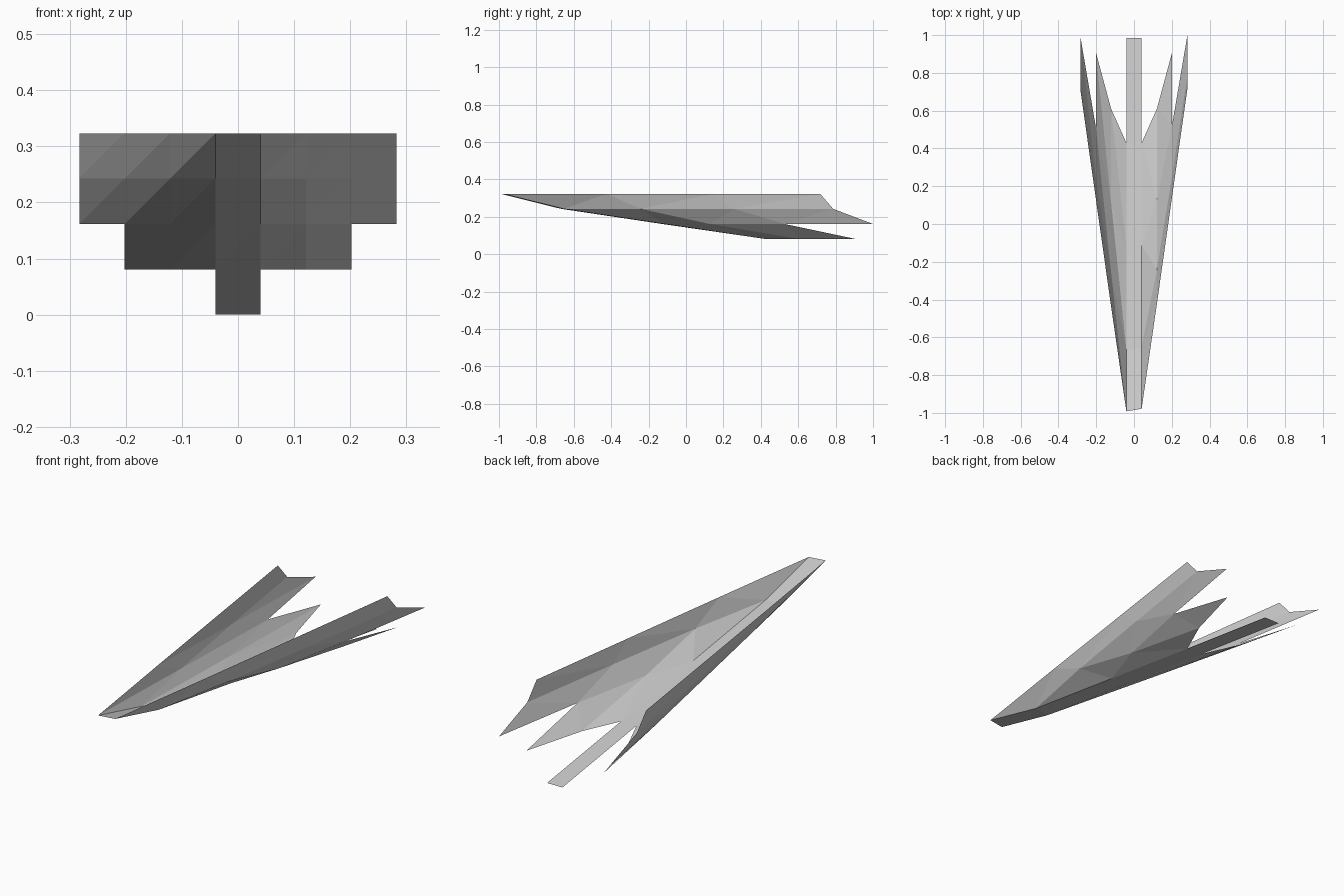
import bpy
import bmesh

cube = bpy.data.objects.get("Cube")
if cube:
    bpy.data.objects.remove(cube, do_unlink=True)

STEP = 0.0808   # spacing of the ribs across and of the levels in height
SKEW = 0.007    # the +x half sits slightly further back

# How far back each level reaches, from the inner rib outward (top level first)
LEVELS = [
    [-0.985, -0.43, 0.14, 0.71],
    [-0.66, -0.25, 0.25, 0.78],
    [-0.12, 0.12, 0.52, 0.993],
    [0.43, 0.61, 0.91],
    [0.985],
]

grey = bpy.data.materials.new("light grey")
grey.use_nodes = True
colour = (0.6, 0.6, 0.6, 1)
grey.diffuse_color = colour
grey.node_tree.nodes["Principled BSDF"].inputs["Base Color"].default_value = colour

# Pleated sheet: keel strip in the middle, stepped wings on both sides
bm = bmesh.new()
grid = {}
for row, reach in enumerate(LEVELS):
    z = (len(LEVELS) - 1 - row) * STEP
    for side in (-1, 1):
        for rib, y in enumerate(reach):
            skew = side * SKEW if row < 3 else 0
            col = side * (rib + 0.5)
            grid[col, row] = bm.verts.new((col * STEP, y + skew, z))

# Each cell is split along the same diagonal
for col, row in list(grid):
    corners = [(col, row + 1), (col + 1, row + 1), (col + 1, row), (col, row)]
    if all(c in grid for c in corners):
        low_a, low_b, high_b, high_a = (grid[c] for c in corners)
        bm.faces.new((low_a, low_b, high_b))
        bm.faces.new((low_a, high_b, high_a))

mesh = bpy.data.meshes.new("folded_hull")
bm.to_mesh(mesh)
bm.free()
mesh.materials.append(grey)
hull = bpy.data.objects.new("folded_hull", mesh)
bpy.context.collection.objects.link(hull)
